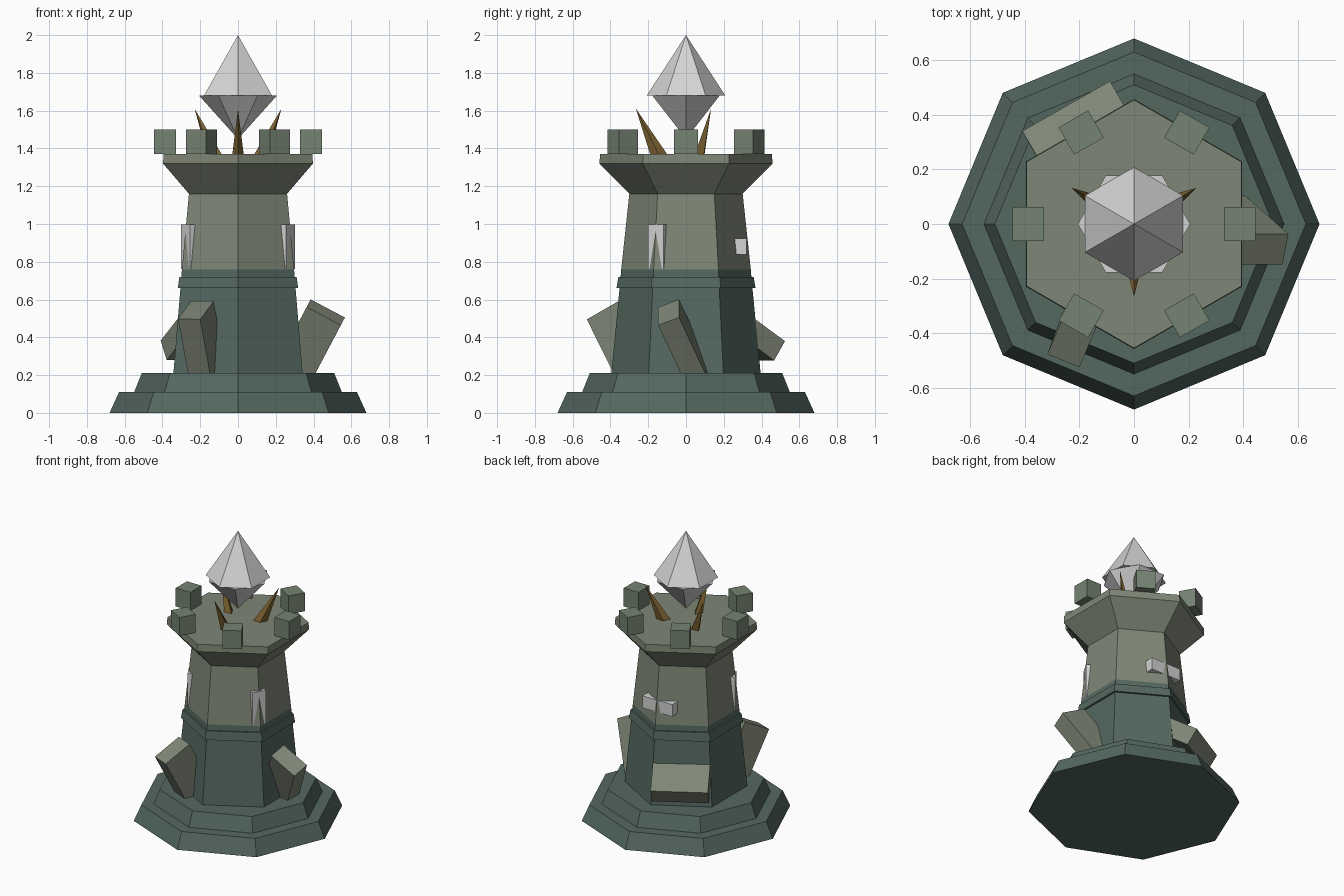
import bpy, bmesh, math
from mathutils import Vector, Matrix

old = bpy.data.objects.get("Cube")
if old:
    bpy.data.objects.remove(old, do_unlink=True)


def material(name, rgb):
    """Flat colour from sRGB bytes, stored as linear values."""
    lin = [((c / 255 + 0.055) / 1.055) ** 2.4 for c in rgb]
    m = bpy.data.materials.new(name)
    m.use_nodes = True
    m.diffuse_color = (*lin, 1)
    m.node_tree.nodes["Principled BSDF"].inputs["Base Color"].default_value = (*lin, 1)
    return m


MOSS = material("dark green stone", (84, 104, 96))
STONE = material("grey green stone", (127, 134, 118))
BLOCK = material("block stone", (117, 131, 114))
CRYSTAL = material("pale crystal", (212, 212, 212))
BRONZE = material("bronze", (126, 99, 50))


def finish(bm, name, *mats):
    bmesh.ops.recalc_face_normals(bm, faces=bm.faces)
    mesh = bpy.data.meshes.new(name)
    bm.to_mesh(mesh)
    bm.free()
    for m in mats:
        mesh.materials.append(m)
    obj = bpy.data.objects.new(name, mesh)
    bpy.context.collection.objects.link(obj)
    return obj


def polar(r, deg, z):
    a = math.radians(deg)
    return Vector((r * math.cos(a), r * math.sin(a), z))


def lathe(name, sides, phase, profile, *mats):
    """Faceted column through (radius, height) pairs; radius 0 makes a tip."""
    bm = bmesh.new()
    rings = []
    for r, z in profile:
        n = sides if r else 1
        rings.append([bm.verts.new(polar(r, phase + 360 * i / sides, z)) for i in range(n)])
    for lo, hi in zip(rings, rings[1:]):
        for i in range(sides):
            j = (i + 1) % sides
            quad = [lo[i % len(lo)], lo[j % len(lo)], hi[j % len(hi)], hi[i % len(hi)]]
            bm.faces.new(list(dict.fromkeys(quad)))
    for ring in (rings[0], rings[-1]):
        if len(ring) > 2:
            bm.faces.new(ring)
    return finish(bm, name, *mats)


def box(name, size, matrix, mat):
    bm = bmesh.new()
    bmesh.ops.create_cube(bm, size=1, matrix=matrix @ Matrix.Diagonal((*size, 1)))
    return finish(bm, name, mat)


def rock(name, corner, out, side, size):
    """Tilted block hanging from its outer top corner; out and side span its top."""
    x = Vector(out).normalized()
    y = Vector(side)
    y = (y - x * y.dot(x)).normalized()
    z = x.cross(y)
    if z.z < 0:
        z = -z
    centre = Vector(corner) - x * size[0] / 2 + y * size[1] / 2 - z * size[2] / 2
    m = Matrix((x, y, z)).transposed().to_4x4()
    box(name, size, Matrix.Translation(centre) @ m, STONE)


# Stepped octagonal base
lathe("base_step_lower", 8, 0, [(0.68, 0), (0.63, 0.11)], MOSS)
lathe("base_step_upper", 8, 0, [(0.55, 0.11), (0.51, 0.21)], MOSS)

# Hexagonal tower, green below and grey above
tower = lathe("tower", 6, 30, [(0.395, 0.21), (0.348, 0.7), (0.343, 0.76), (0.3, 1.16)], MOSS, STONE)
for face in tower.data.polygons:
    face.material_index = int(face.center.z > 0.76)
lathe("tower_band", 6, 30, [(0.368, 0.66), (0.358, 0.72)], MOSS)

# Flared platform
lathe("platform", 6, 30, [(0.3, 1.16), (0.458, 1.32), (0.455, 1.37)], STONE)

# Battlement blocks
for i in range(6):
    turn = Matrix.Rotation(math.radians(60 * i), 4, "Z")
    box(f"battlement_{i + 1}", (0.115, 0.125, 0.13),
        turn @ Matrix.Translation((0.387, 0, 1.435)), BLOCK)

# Pale plates set across the tower corners, the back one lying sideways
for name, deg, width, height in (("plate_left", -30, 0.095, 0.235),
                                 ("plate_right", -150, 0.095, 0.235),
                                 ("plate_back", 90, 0.235, 0.085)):
    turn = Matrix.Rotation(math.radians(deg), 4, "Z")
    box(name, (0.07, width, height), turn @ Matrix.Translation((0.286, 0, 0.88)), CRYSTAL)

# Leaning rocks around the foot
rock("rock_left", (0.566, -0.037, 0.505), (0.18, 0, -0.095), (-0.026, -0.11, -0.038),
     (0.205, 0.12, 0.46))
rock("rock_front", (-0.2, -0.525, 0.495), (-0.07, -0.165, -0.095), (-0.115, 0.052, 0.005),
     (0.205, 0.127, 0.42))
rock("rock_back", (-0.088, 0.524, 0.38), (-0.083, 0.144, -0.106), (-0.326, -0.18, 0),
     (0.3, 0.37, 0.122))

# Bronze claws leaning outward
for i in range(3):
    deg = 30 + 120 * i
    bm = bmesh.new()
    base = [bm.verts.new(polar(0.145, deg, 1.37) + polar(r, deg + a, 0))
            for r, a in ((0.045, 0), (0.03, 90), (0.045, 180), (0.03, 270))]
    tip = bm.verts.new(polar(0.265, deg, 1.61))
    bm.faces.new(base)
    for j in range(4):
        bm.faces.new((base[j], base[(j + 1) % 4], tip))
    finish(bm, f"claw_{i + 1}", BRONZE)

# Floating crystal: two six-sided points, turned against each other
lathe("crystal_top", 6, 30, [(0.208, 1.68), (0, 2)], CRYSTAL)
lathe("crystal_bottom", 6, 0, [(0, 1.45), (0.206, 1.68)], CRYSTAL)
